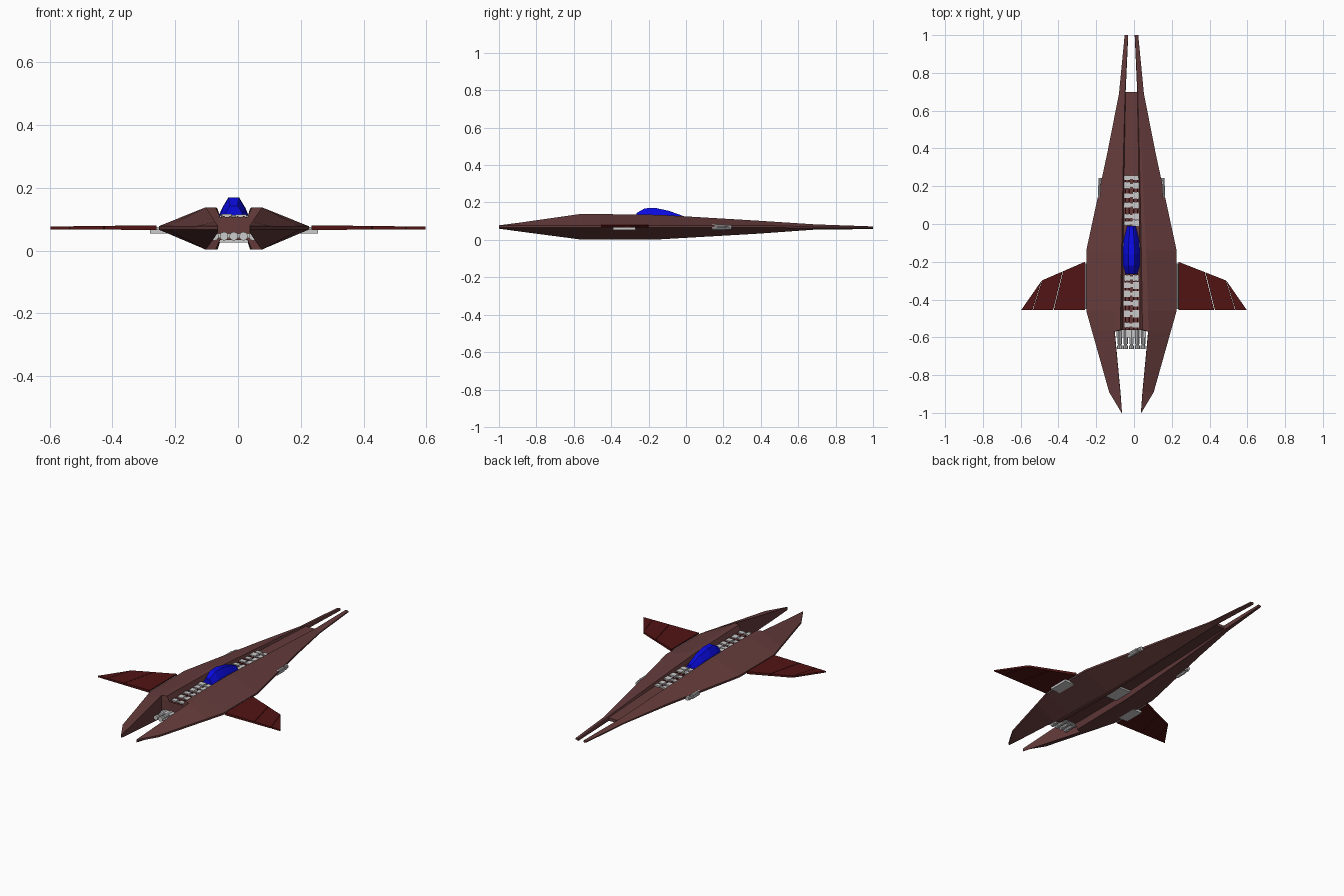
import bpy, bmesh, math, random
from mathutils import Matrix

if "Cube" in bpy.data.objects:
    bpy.data.objects.remove(bpy.data.objects["Cube"])

random.seed(4)
C = -0.0135  # fuselage centre line


def material(name, rgb):
    m = bpy.data.materials.new(name)
    m.diffuse_color = (*rgb, 1)
    m.use_nodes = True
    m.node_tree.nodes["Principled BSDF"].inputs["Base Color"].default_value = m.diffuse_color
    return m


HULL = material("hull_brown", (0.13, 0.044, 0.044))
WING = material("wing_red", (0.085, 0.007, 0.007))
GLASS = material("canopy_blue", (0.003, 0.003, 0.75))


def finish(bm, name, mat=None):
    bmesh.ops.remove_doubles(bm, verts=bm.verts, dist=1e-5)
    bmesh.ops.recalc_face_normals(bm, faces=bm.faces)
    me = bpy.data.meshes.new(name)
    bm.to_mesh(me)
    bm.free()
    if mat:
        me.materials.append(mat)
    ob = bpy.data.objects.new(name, me)
    bpy.context.collection.objects.link(ob)
    return ob


def loft(name, rings, mat=None):
    """Skin a list of equal-length closed rings and cap both ends."""
    bm = bmesh.new()
    rows = [[bm.verts.new(p) for p in r] for r in rings]
    n = len(rows[0])
    for a, b in zip(rows, rows[1:]):
        for i in range(n):
            j = (i + 1) % n
            bm.faces.new((a[i], a[j], b[j], b[i]))
    bm.faces.new(rows[0])
    bm.faces.new(rows[-1][::-1])
    bmesh.ops.dissolve_degenerate(bm, dist=1e-5, edges=bm.edges)
    return finish(bm, name, mat)


def add_box(bm, x0, x1, y0, y1, z0, z1):
    m = Matrix.Translation(((x0 + x1) / 2, (y0 + y1) / 2, (z0 + z1) / 2))
    bmesh.ops.create_cube(bm, size=1, matrix=m @ Matrix.Diagonal((x1 - x0, y1 - y0, z1 - z0, 1)))


def add_tube(bm, x, z, y0, y1, r, sides=10):
    m = Matrix.Translation((x, (y0 + y1) / 2, z)) @ Matrix.Rotation(math.pi / 2, 4, 'X')
    bmesh.ops.create_cone(bm, cap_ends=True, segments=sides, radius1=r, radius2=r,
                          depth=y1 - y0, matrix=m)


# Hull halves: y, outer, ridge, inner ridge, inner wall, top z, bottom z
STATIONS = [
    (-1.00, .052, .050, .050, .050, .078, .060),
    (-0.89, .118, .060, .059, .058, .092, .045),
    (-0.57, .208, .090, .089, .088, .138, .003),
    (-0.56, .211, .090, .058, .045, .138, .003),
    (-0.46, .239, .088, .057, .045, .138, .003),
    (-0.14, .239, .078, .052, .044, .134, .003),
    (0.38, .127, .052, .042, .037, .103, .033),
    (0.69, .066, .037, .034, .031, .083, .055),
    (1.00, .036, .024, .018, .017, .072, .058),
]


def hull_ring(s, y, out, ridge, lip, wall, zt, zb):
    h = zt - zb
    pts = [(out, .078 - .008 * (y > .5)), (out, .067 - .004 * (y > .5)), (ridge, zb), (lip, zb),
           (wall, zb + .22 * h), (wall, zt - .2 * h), (lip, zt), (ridge, zt)]
    return [(C + s * d, y, z) for d, z in pts]


for s, side in ((-1, "left"), (1, "right")):
    loft(f"{side}_hull", [hull_ring(s, *st) for st in STATIONS], HULL)

# Central deck between the hull halves
DECK = [(-0.56, .047, .108, .034), (-0.14, .046, .106, .034),
        (0.38, .039, .088, .048), (0.70, .033, .077, .060)]
loft("centre_deck", [[(C - w, y, b), (C + w, y, b), (C + w, y, t), (C - w, y, t)]
                     for y, w, t, b in DECK], HULL)


def deck_z(y):
    return .107 if y < -.14 else .106 - (y + .14) * .0346


# Cockpit canopy: y, half base, half top, base z, top z
CANOPY = [(-.265, .030, .012, .112, .143), (-.22, .044, .016, .112, .169),
          (-.16, .047, .017, .112, .170), (-.09, .042, .014, .110, .155),
          (-.01, .022, .008, .106, .126)]
loft("canopy", [[(C - a, y, z0), (C - a * .8, y, z0 + (z1 - z0) * .4), (C - b, y, z1),
                 (C + b, y, z1), (C + a * .8, y, z0 + (z1 - z0) * .4), (C + a, y, z0)]
                for y, a, b, z0, z1 in CANOPY], GLASS)

# Cockpit tub seen from below
bm = bmesh.new()
add_box(bm, C - .045, C + .045, -.22, -.10, .026, .112)
finish(bm, "cockpit_tub")

# Deck machinery blocks and the red pipes beneath them
blocks, pipes = bmesh.new(), bmesh.new()
for ys in ([.245, .205, .15, .10, .04, .005], [-.285, -.325, -.37, -.42, -.475, -.535]):
    for y in ys:
        for s in (-1, 1):
            w, l = random.uniform(.015, .018), random.uniform(.011, .02)
            x, z = C + s * .023, deck_z(y)
            add_box(blocks, x - w, x + w, y - l, y + l, z - .01, z + random.uniform(.006, .011))
        add_box(blocks, C - .03, C + .03, y - .008, y + .008, deck_z(y) - .01, deck_z(y) + .004)
for y0, y1 in ((-.56, -.26), (0, .25)):
    for d in (-.032, -.012, .012, .032):
        z0, z1 = deck_z(y0), deck_z(y1)
        r = .004
        for q in range(4):
            a, b = y0 + (y1 - y0) * q / 4, y0 + (y1 - y0) * (q + 1) / 4
            add_tube(pipes, C + d, deck_z((a + b) / 2), a, b, r, 6)
finish(blocks, "deck_blocks")
finish(pipes, "deck_pipes", WING)

# Row of five tubes between the prongs
bm = bmesh.new()
for i in range(-2, 3):
    x = C + i * .031
    add_tube(bm, x, .046, -.635, -.55, .012)
    add_tube(bm, x, .046, -.662, -.642, .014)
    add_tube(bm, x, .046, -.65, -.63, .009)
add_box(bm, C - .078, C + .078, -.60, -.56, .040, .054)
finish(bm, "nozzle_row")

# Side gun clusters
for s, side in ((-1, "left"), (1, "right")):
    bm = bmesh.new()
    x = C + s * .163
    for dx, dz in ((-.006, 0), (.006, .007), (.006, -.007)):
        add_tube(bm, x + s * dx, .067 + dz, .14, .205, .008, 8)
        add_tube(bm, x + s * dx, .067 + dz, .20, .232, .005, 8)
    add_tube(bm, x, .067, .225, .243, .012, 8)
    finish(bm, f"{side}_gun")

# Wings in three panels with thin seams, plus hinges
for s, side, root in ((-1, "left", .260), (1, "right", .235)):
    lead = lambda x: -.20 - .10 * (x - root) / (.49 - root)
    panels = [
        [(root, -.20), (.375, lead(.375)), (.425, -.455), (root, -.455)],
        [(.378, lead(.378)), (.487, lead(.487)), (.535, -.455), (.428, -.455)],
        [(.489, -.30), (.597, -.455), (.537, -.455)],
    ]
    for i, p in enumerate(panels):
        top = [(s * x, y, .081 - .012 * (x - root)) for x, y in p]
        bot = [(s * x, y, .066 + .006 * (x - root)) for x, y in p]
        loft(f"{side}_wing_panel_{i + 1}", [bot, top], WING)
    bm = bmesh.new()
    gap = C + s * .243
    add_tube(bm, gap, .071, -.45, -.21, .005, 8)
    xs = sorted((C + s * .205, s * (root + .02)))
    add_box(bm, *xs, -.39, -.27, .054, .070)
    finish(bm, f"{side}_wing_hinge")
